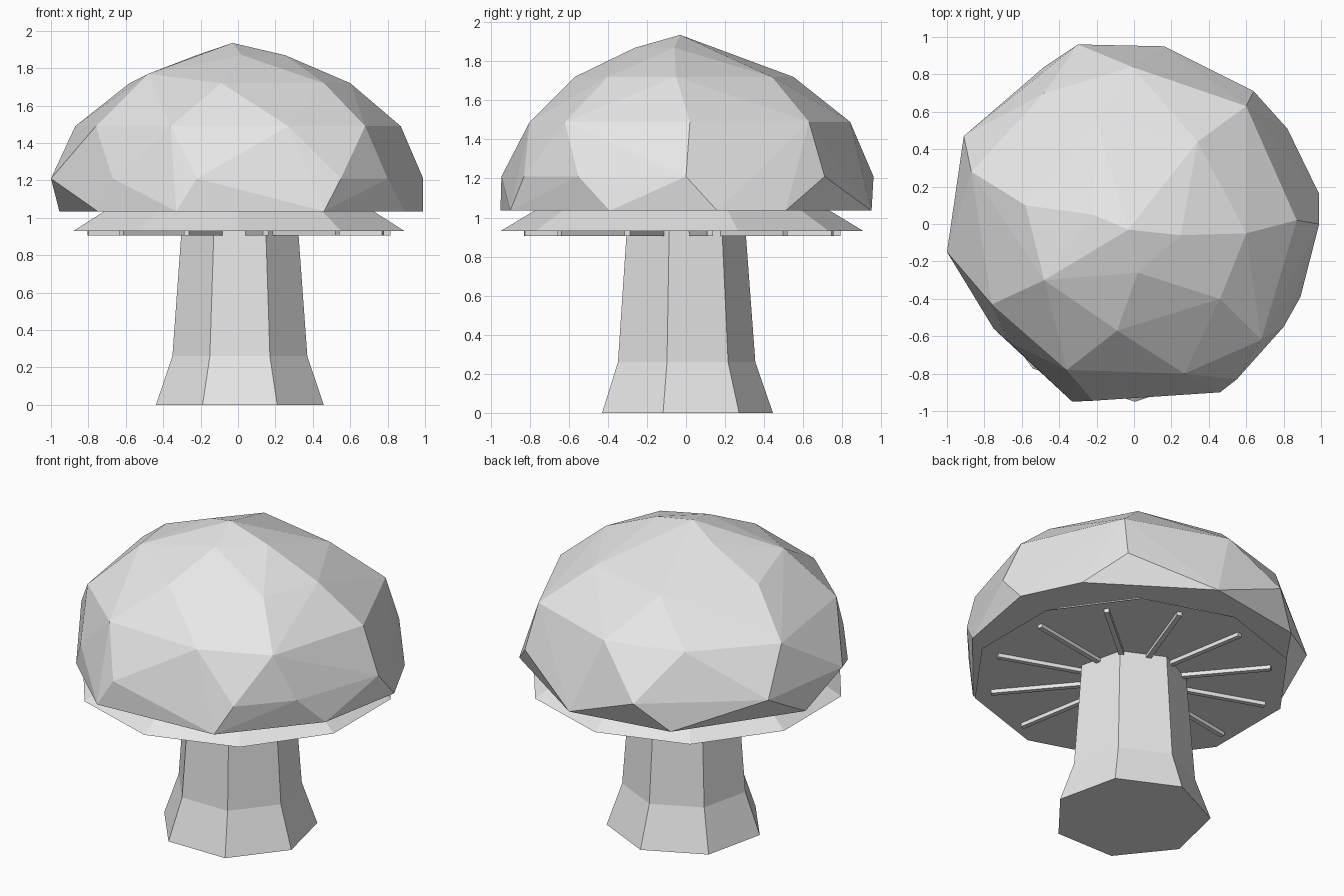
import bpy
import bmesh
from math import sin, cos, pi, radians
from mathutils import Matrix, Vector

default = bpy.data.objects.get("Cube")
if default:
    bpy.data.objects.remove(default, do_unlink=True)

# One plain grey for everything
GREY = (0.8, 0.8, 0.8, 1.0)
grey = bpy.data.materials.new("plain_grey")
grey.use_nodes = True
grey.diffuse_color = GREY
for node in grey.node_tree.nodes:
    if node.type == 'BSDF_PRINCIPLED':
        node.inputs["Base Color"].default_value = GREY
        node.inputs["Roughness"].default_value = 0.8


def finish(name, bm):
    """Turn a bmesh into a flat shaded object."""
    bmesh.ops.recalc_face_normals(bm, faces=bm.faces)
    mesh = bpy.data.meshes.new(name)
    bm.to_mesh(mesh)
    bm.free()
    mesh.materials.append(grey)
    obj = bpy.data.objects.new(name, mesh)
    bpy.context.scene.collection.objects.link(obj)
    return obj


def lathe(name, profile, sides, start, centre):
    """Closed faceted column from a (radius, height) profile."""
    bm = bmesh.new()
    rings = []
    for radius, z in profile:
        angles = [radians(start) + 2 * pi * i / sides for i in range(sides)]
        rings.append([bm.verts.new((centre[0] + radius * cos(a),
                                    centre[1] + radius * sin(a), z)) for a in angles])
    for low, high in zip(rings, rings[1:]):
        for i in range(sides):
            j = (i + 1) % sides
            bm.faces.new((low[i], low[j], high[j], high[i]))
    bm.faces.new(rings[0][::-1])
    bm.faces.new(rings[-1])
    return finish(name, bm)


# Stem: seven sides, flared at the foot
lathe("stem", [(.46, 0), (.37, .26), (.315, 1)], 7, 90, (.01, -.015))

# Gill plate: shallow skirt under the cap, wide edge at the bottom
PLATE_CENTRE = (.005, -.02)
lathe("gill_plate", [(.93, .93), (.74, 1.045)], 10, -90, PLATE_CENTRE)

# Gills: thin bars radiating below the plate
bm = bmesh.new()
inner, outer = .25, .82
for k in range(12):
    place = (Matrix.Translation((*PLATE_CENTRE, .92))
             @ Matrix.Rotation(radians(10 + 30 * k), 4, 'Z')
             @ Matrix.Translation(((inner + outer) / 2, 0, 0))
             @ Matrix.Diagonal((outer - inner, .03, .028, 1)))
    bmesh.ops.create_cube(bm, size=1, matrix=place)
finish("gills", bm)

# Cap: rough hewn dome, a hull over uneven rings that share a height
cap_rings = {
    1.035: [(.89, -.39), (.99, .16), (.82, .51), (.16, .95), (-.48, .84),
            (-.955, .16), (-.75, -.56), (-.33, -.95), (.46, -.9)],
    1.21: [(.99, 0), (.64, .71), (-.3, .96), (-.91, .47), (-1, -.15),
           (-.67, -.63), (-.22, -.945), (.55, -.83), (.8, -.55)],
    1.49: [(.87, .02), (.6, .63), (-.01, .84), (-.48, .7), (-.87, .28),
           (-.76, -.43), (-.36, -.78), (.27, -.8), (.68, -.62)],
    1.72: [(.6, -.05), (.34, .44), (-.2, .55), (-.58, .1), (-.09, -.57), (.46, -.4)],
    1.77: [(-.48, -.3)],
    1.87: [(-.22, .05), (.25, -.06), (.02, -.26)],
    1.935: [(-.03, -.03)],
}
bm = bmesh.new()
for z, ring in cap_rings.items():
    for x, y in ring:
        bm.verts.new(Vector((x, y, z)))
hull = bmesh.ops.convex_hull(bm, input=bm.verts)
loose = [v for v in bm.verts if not v.link_faces]
bmesh.ops.delete(bm, geom=loose, context='VERTS')
finish("cap", bm)
